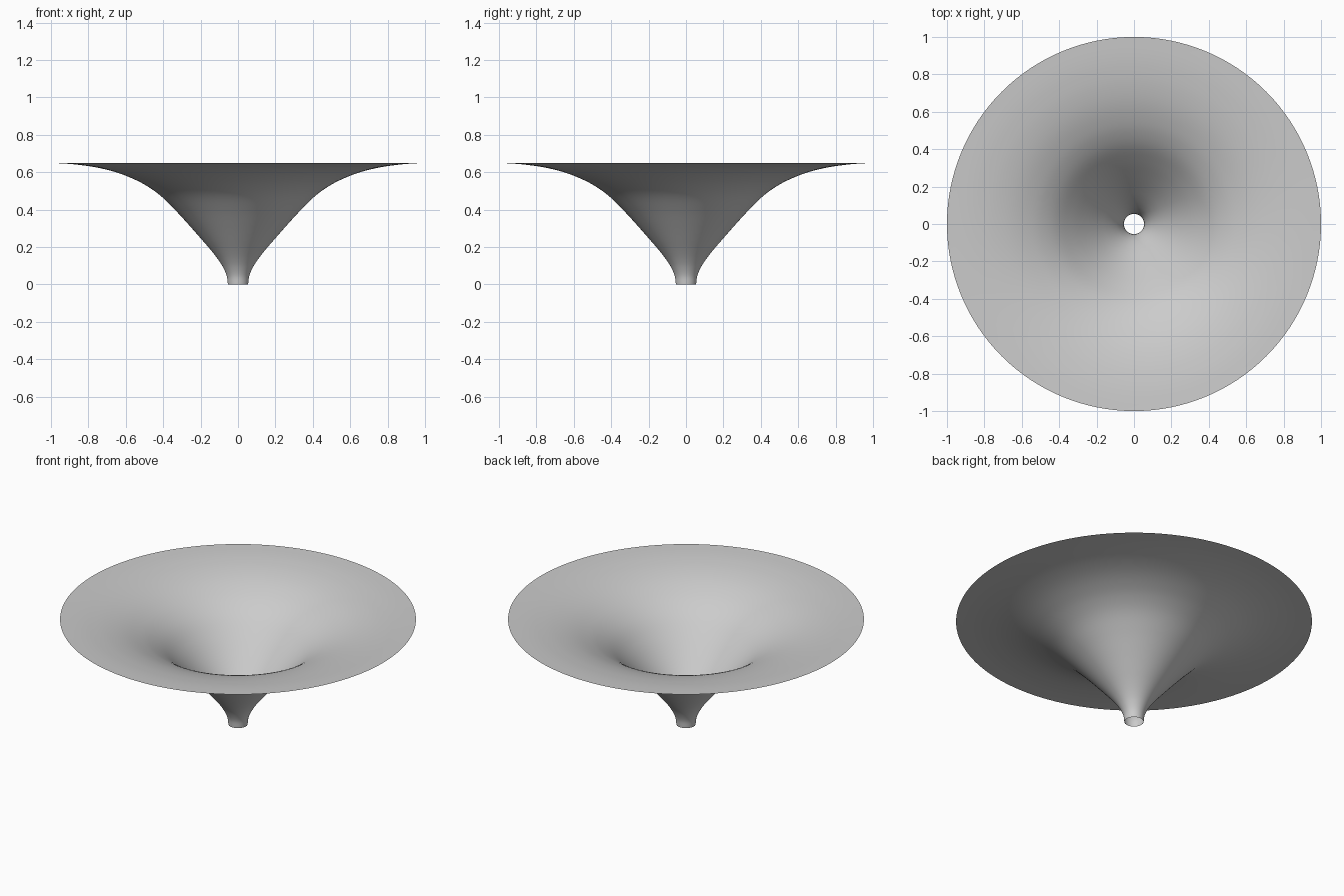
import bpy
import bmesh
import math
from mathutils import Vector
from mathutils.geometry import interpolate_bezier

cube = bpy.data.objects.get("Cube")
if cube:
    bpy.data.objects.remove(cube)

SEGMENTS = 128
STEPS = 6

# Profile of the funnel wall, radius and height, from spout to rim
PROFILE = [Vector((r, 0, z)) for r, z in (
    (0.054, 0), (0.06, 0.045), (0.08, 0.092), (0.106, 0.133), (0.14, 0.177),
    (0.18, 0.224), (0.26, 0.315), (0.34, 0.402), (0.42, 0.479),
    (0.5, 0.534), (0.58, 0.573), (0.66, 0.602), (0.75, 0.624),
    (0.84, 0.638), (0.91, 0.645), (1, 0.65))]


def smooth_path(points):
    """Run a smooth curve through the points."""
    last = len(points) - 1
    tangents = [(points[min(i + 1, last)] - points[max(i - 1, 0)]).normalized()
                for i in range(last + 1)]
    path = [points[0]]
    for i in range(last):
        a, b = points[i], points[i + 1]
        reach = (b - a).length / 3
        path += interpolate_bezier(a, a + tangents[i] * reach,
                                   b - tangents[i + 1] * reach, b, STEPS)[1:]
    return path


# Flat grey material
grey = bpy.data.materials.new("plain grey")
grey.use_nodes = True
color = (0.6, 0.6, 0.6, 1)
grey.diffuse_color = color
grey.node_tree.nodes["Principled BSDF"].inputs["Base Color"].default_value = color

# Flared funnel: an open sheet turned around the upright axis
bm = bmesh.new()
verts = [bm.verts.new(p) for p in smooth_path(PROFILE)]
edges = [bm.edges.new(pair) for pair in zip(verts, verts[1:])]
bmesh.ops.spin(bm, geom=verts + edges, cent=(0, 0, 0), axis=(0, 0, 1),
               angle=math.tau, steps=SEGMENTS, use_merge=True)
bmesh.ops.remove_doubles(bm, verts=bm.verts, dist=0.0001)
bm.normal_update()
if sum(f.normal.z for f in bm.faces) < 0:
    bmesh.ops.reverse_faces(bm, faces=bm.faces)
for face in bm.faces:
    face.smooth = True

mesh = bpy.data.meshes.new("flared_funnel")
bm.to_mesh(mesh)
bm.free()
mesh.materials.append(grey)
funnel = bpy.data.objects.new("flared_funnel", mesh)
bpy.context.collection.objects.link(funnel)
